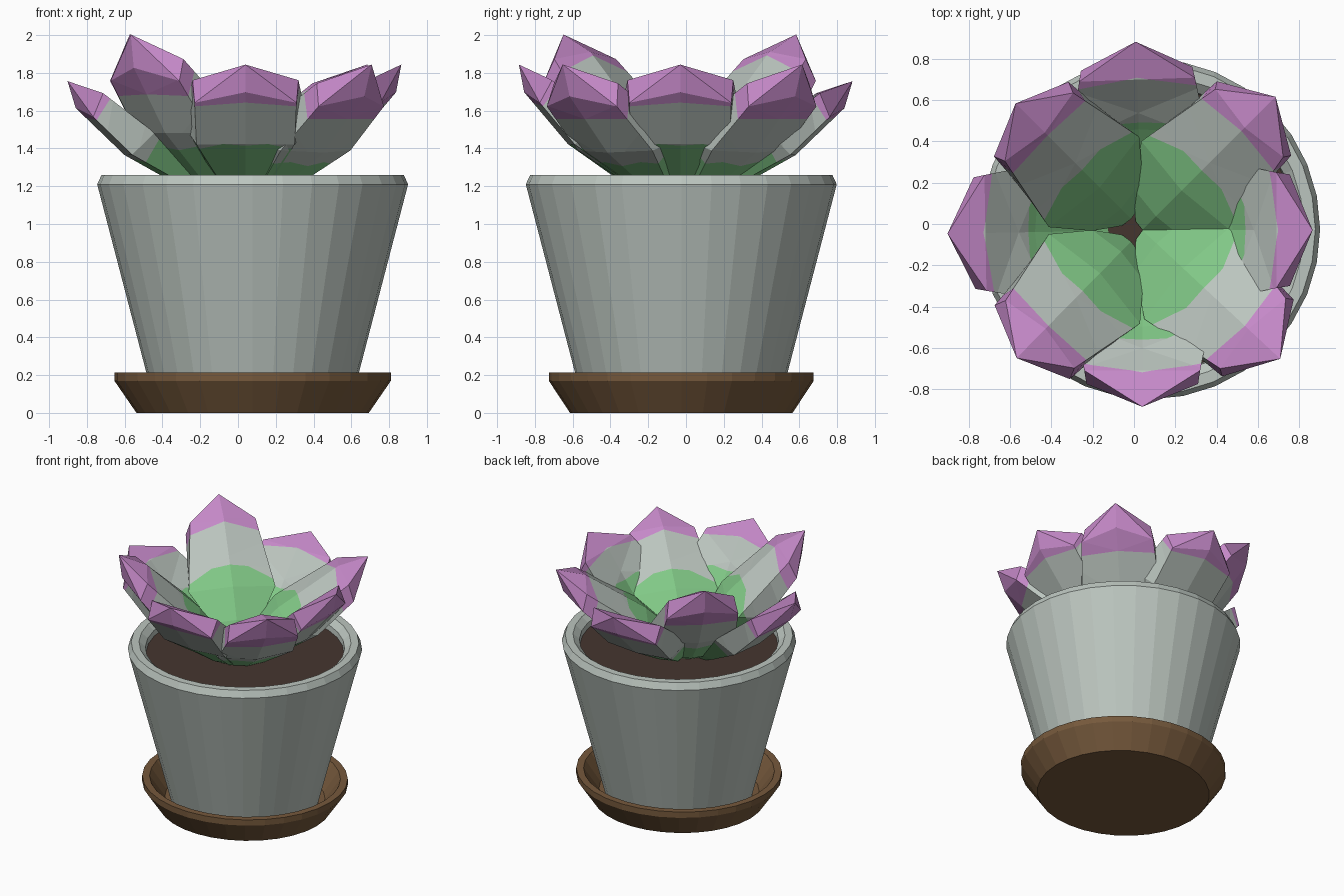
import bpy, bmesh, math
from mathutils import Matrix, Vector

if "Cube" in bpy.data.objects:
    bpy.data.objects.remove(bpy.data.objects["Cube"])


def material(name, rgb):
    m = bpy.data.materials.new(name)
    m.diffuse_color = (*rgb, 1)
    m.use_nodes = True
    m.node_tree.nodes["Principled BSDF"].inputs["Base Color"].default_value = m.diffuse_color
    return m


GREY = material("pale_grey_green", (0.50, 0.56, 0.52))
PINK = material("pink_purple", (0.56, 0.25, 0.58))
GREEN = material("leaf_green", (0.22, 0.58, 0.24))
WOOD = material("saucer_brown", (0.18, 0.10, 0.045))
SOIL = material("dark_soil", (0.06, 0.036, 0.028))


def finish(name, bm, mats):
    bmesh.ops.recalc_face_normals(bm, faces=bm.faces[:])
    me = bpy.data.meshes.new(name)
    bm.to_mesh(me)
    bm.free()
    for m in mats:
        me.materials.append(m)
    ob = bpy.data.objects.new(name, me)
    bpy.context.collection.objects.link(ob)
    return ob


def lathe(name, profile, mat, yscale=1.0, sides=32):
    """Revolve (radius, z) points; both ends are capped."""
    bm = bmesh.new()
    rings = []
    for r, z in profile:
        rings.append([bm.verts.new((0.0775 + r * math.cos(a), -0.025 + r * yscale * math.sin(a), z))
                      for a in (2 * math.pi * i / sides for i in range(sides))])
    for a, b in zip(rings, rings[1:]):
        for i in range(sides):
            j = (i + 1) % sides
            bm.faces.new((a[i], a[j], b[j], b[i]))
    bm.faces.new(rings[0][::-1])
    bm.faces.new(rings[-1])
    return finish(name, bm, [mat])


# Saucer, pot and soil
lathe("saucer", [(0.615, 0), (0.732, 0.17), (0.732, 0.215), (0.68, 0.215), (0.57, 0.06)], WOOD, 0.958)
lathe("pot", [(0.52, 0.05), (0.823, 1.21), (0.80, 1.26), (0.745, 1.26), (0.70, 1.22), (0.69, 1.14)], GREY)
lathe("soil", [(0.695, 1.15), (0.70, 1.18)], SOIL)

# Leaf stations: u top, half width, ridge height, edge height | under edge: u, half width, height | under spine: u, height
OUTER = [
    (0.00, 0.05, -0.06, -0.06, 0.00, 0.04, -0.10, 0.00, -0.10),
    (0.20, 0.18, -0.07, -0.06, 0.24, 0.15, -0.12, 0.24, -0.14),
    (0.50, 0.33, -0.03, 0.03, 0.54, 0.26, -0.13, 0.57, -0.15),
    (0.84, 0.28, 0.07, 0.07, 0.82, 0.27, -0.065, 0.92, -0.07),
]
INNER = [
    (0.00, 0.05, 0.03, 0.02, 0.00, 0.04, -0.06, 0.00, -0.06),
    (0.14, 0.16, 0.08, 0.05, 0.16, 0.12, -0.10, 0.18, -0.12),
    (0.36, 0.285, 0.11, 0.06, 0.48, 0.25, -0.10, 0.52, -0.14),
    (0.84, 0.215, 0.10, 0.05, 0.80, 0.235, -0.06, 0.90, -0.07),
]


def leaf(name, azimuth, r, z, tilt, s):
    inner = s > 1
    bm = bmesh.new()
    rings = []
    for u, w, nc, ns, ub, wb, nb, uc, nu in (INNER if inner else OUTER):
        pts = [(u, 0, nc), (u, w, ns), (ub, wb, nb), (uc, 0, nu), (ub, -wb, nb), (u, -w, ns)]
        rings.append([bm.verts.new(p) for p in pts])
    for a, b in zip(rings, rings[1:]):
        for i in range(6):
            j = (i + 1) % 6
            bm.faces.new((a[i], a[j], b[j], b[i]))
    tip = bm.verts.new((1.03, 0, 0.03))
    for i in range(6):
        bm.faces.new((rings[-1][i], rings[-1][(i + 1) % 6], tip))
    bm.faces.new(rings[0][::-1])
    # Cut the colour borders, then colour by position along the leaf
    g, gn, p, pn = (0.46, -0.5, 0.78, -0.35) if inner else (0.60 if tilt > 35 else 0.55, -0.3, 0.85, 0)
    green = [((g, 0, 0), (1, 0, gn)), ((g + 0.06, 0, 0), (1, 0.5, gn)), ((g + 0.06, 0, 0), (1, -0.5, gn))]
    pink = [((p, 0, 0), (1, 0.2, pn)), ((p, 0, 0), (1, -0.2, pn))]
    for co, no in green + pink:
        bmesh.ops.bisect_plane(bm, geom=bm.verts[:] + bm.edges[:] + bm.faces[:],
                               plane_co=co, plane_no=no, dist=1e-5)

    def beyond(f, plane):
        return (f.calc_center_median() - Vector(plane[0])).dot(Vector(plane[1])) > 0

    for f in bm.faces:
        if any(beyond(f, q) for q in pink):
            f.material_index = 1
        elif not any(beyond(f, q) for q in green):
            f.material_index = 2
    m = (Matrix.Translation((0.04, -0.03, 0)) @ Matrix.Rotation(math.radians(azimuth), 4, 'Z')
         @ Matrix.Translation((r, 0, z)) @ Matrix.Rotation(-math.radians(tilt), 4, 'Y') @ Matrix.Scale(s, 4))
    bm.transform(m)
    finish(name, bm, [GREY, PINK, GREEN])


# Outer leaves, then the inner diagonal ones
leaf("outer_leaf_front", -90, 0.05, 1.20, 37, 1.0)
leaf("outer_leaf_right", 0, 0.02, 1.20, 37, 1.0)
leaf("outer_leaf_left", 181, 0.075, 1.20, 31, 1.0)
leaf("outer_leaf_back", 92, 0.045, 1.20, 31, 1.0)
leaf("inner_leaf_front_right", -43, 0.02, 1.18, 35, 1.08)
leaf("inner_leaf_back_right", 45, 0.02, 1.18, 35, 1.08)
leaf("inner_leaf_front_left", -134.5, 0.10, 1.19, 45, 1.085)
leaf("inner_leaf_back_left", 135, 0.10, 1.19, 45, 1.085)
